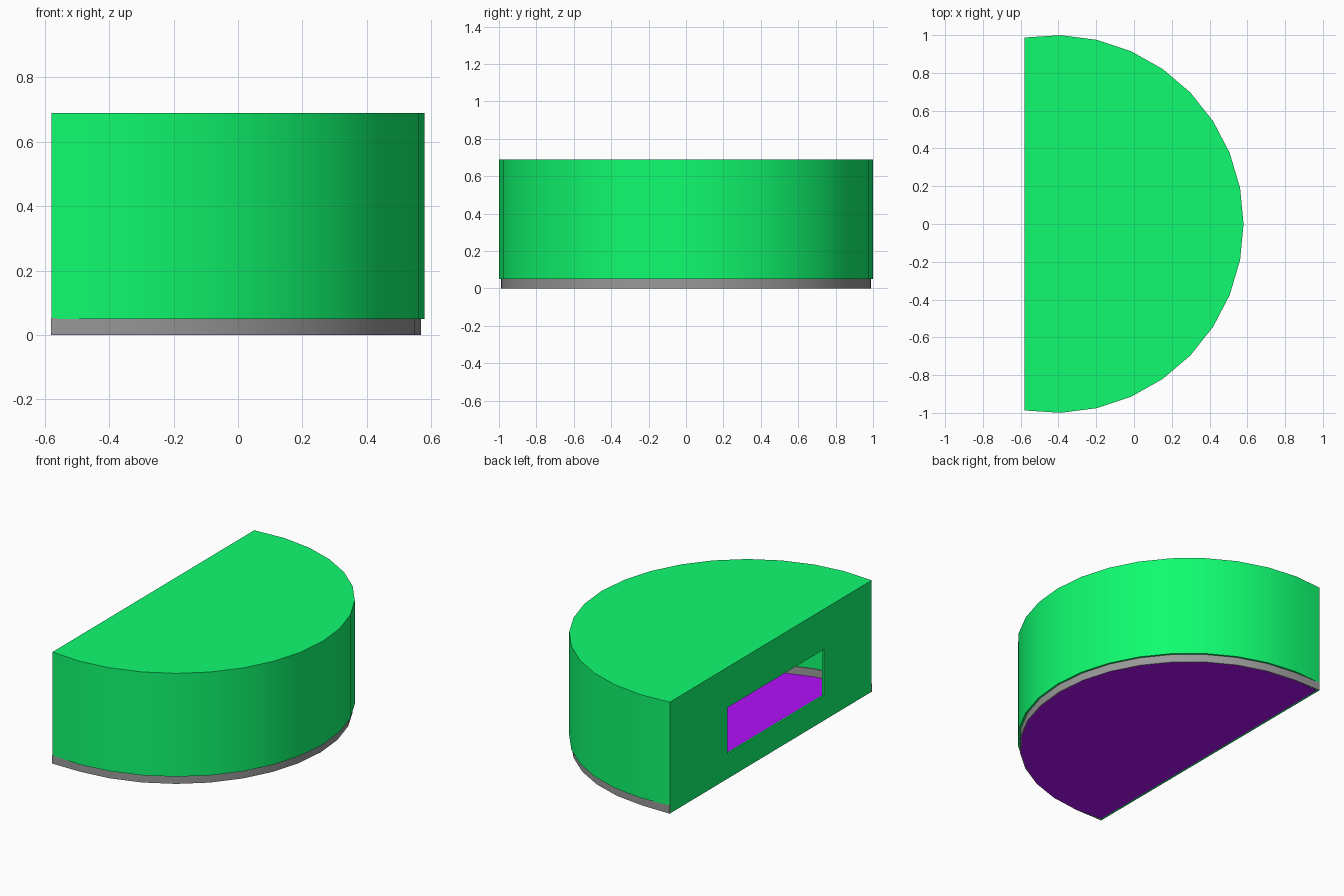
import bpy, bmesh, math

if "Cube" in bpy.data.objects:
    bpy.data.objects.remove(bpy.data.objects["Cube"])

R, CX, BACK = 1.0, -0.42, -0.58     # arc radius, arc centre, flat back plane
SEGS, T = 18, 0.012                 # arc facets, sheet thickness
LIP, TOP = 0.05, 0.69               # underside of housing, roof height


def arc(radius, back):
    """Counter-clockwise arc points between both ends of the flat back."""
    end = math.acos((back - CX) / radius)
    angles = [end * (2 * i / SEGS - 1) for i in range(SEGS + 1)]
    return [(CX + radius * math.cos(a), radius * math.sin(a)) for a in angles]


def material(name, rgb):
    m = bpy.data.materials.new(name)
    m.diffuse_color = (*rgb, 1)
    m.use_nodes = True
    m.node_tree.nodes["Principled BSDF"].inputs["Base Color"].default_value = m.diffuse_color
    return m


def finish(name, bm, mat, thickness=0):
    """Turn a sheet into an object, optionally thickened inwards."""
    loose = [v for v in bm.verts if not v.link_faces]
    bmesh.ops.delete(bm, geom=loose, context='VERTS')
    me = bpy.data.meshes.new(name)
    bm.to_mesh(me)
    bm.free()
    ob = bpy.data.objects.new(name, me)
    bpy.context.collection.objects.link(ob)
    me.materials.append(mat)
    bpy.ops.object.select_all(action='DESELECT')
    ob.select_set(True)
    bpy.context.view_layer.objects.active = ob
    if thickness:
        s = ob.modifiers.new("thickness", 'SOLIDIFY')
        s.thickness, s.offset = thickness, -1
        s.use_even_offset = True
        bpy.ops.object.modifier_apply(modifier=s.name)
    # Smooth after thickening so that the rims keep sharp edges
    bpy.ops.object.shade_smooth_by_angle(angle=math.radians(30))
    return ob


def walls(bm, outline, heights, skip=lambda col, row: False, closed=True):
    """Wall quads around an outline; returns the rows of vertices."""
    rows = [[bm.verts.new((x, y, z)) for x, y in outline] for z in heights]
    n = len(outline)
    for r in range(len(heights) - 1):
        for c in range(n if closed else n - 1):
            if not skip(c, r):
                d = (c + 1) % n
                bm.faces.new((rows[r][c], rows[r][d], rows[r + 1][d], rows[r + 1][c]))
    return rows


green = material("green", (0.005, 0.97, 0.16))
purple = material("purple", (0.45, 0.005, 0.95))
grey = material("dark_grey", (0.32, 0.32, 0.32))

# Housing: curved wall raised above the base, flat back to the ground with a
# rectangular opening, closed roof
bm = bmesh.new()
outline = arc(R, BACK) + [(BACK, 0.42), (BACK, -0.52)]
rows = walls(bm, outline, [0, LIP, 0.155, 0.44, TOP],
             lambda c, r: (c < SEGS and r == 0) or (c == SEGS + 1 and r == 2))
bm.faces.new(rows[-1])
finish("housing", bm, green, T)

# Base rim: slightly inset curved strip, its ends covering the back wall's edges
bm = bmesh.new()
strip = arc(R - T, BACK)
strip[0], strip[-1] = (BACK - 0.0005, -0.9885), (BACK - 0.0005, 0.9885)
walls(bm, strip, [0, LIP + 0.002], closed=False)
finish("base_rim", bm, grey, 0.006)

# Floor: thin plate closing the underside
bm = bmesh.new()
rows = walls(bm, arc(R - T - 0.003, BACK + T), [0, 0.004])
bm.faces.new(rows[1])
bm.faces.new(rows[0][::-1])
finish("floor", bm, purple)
